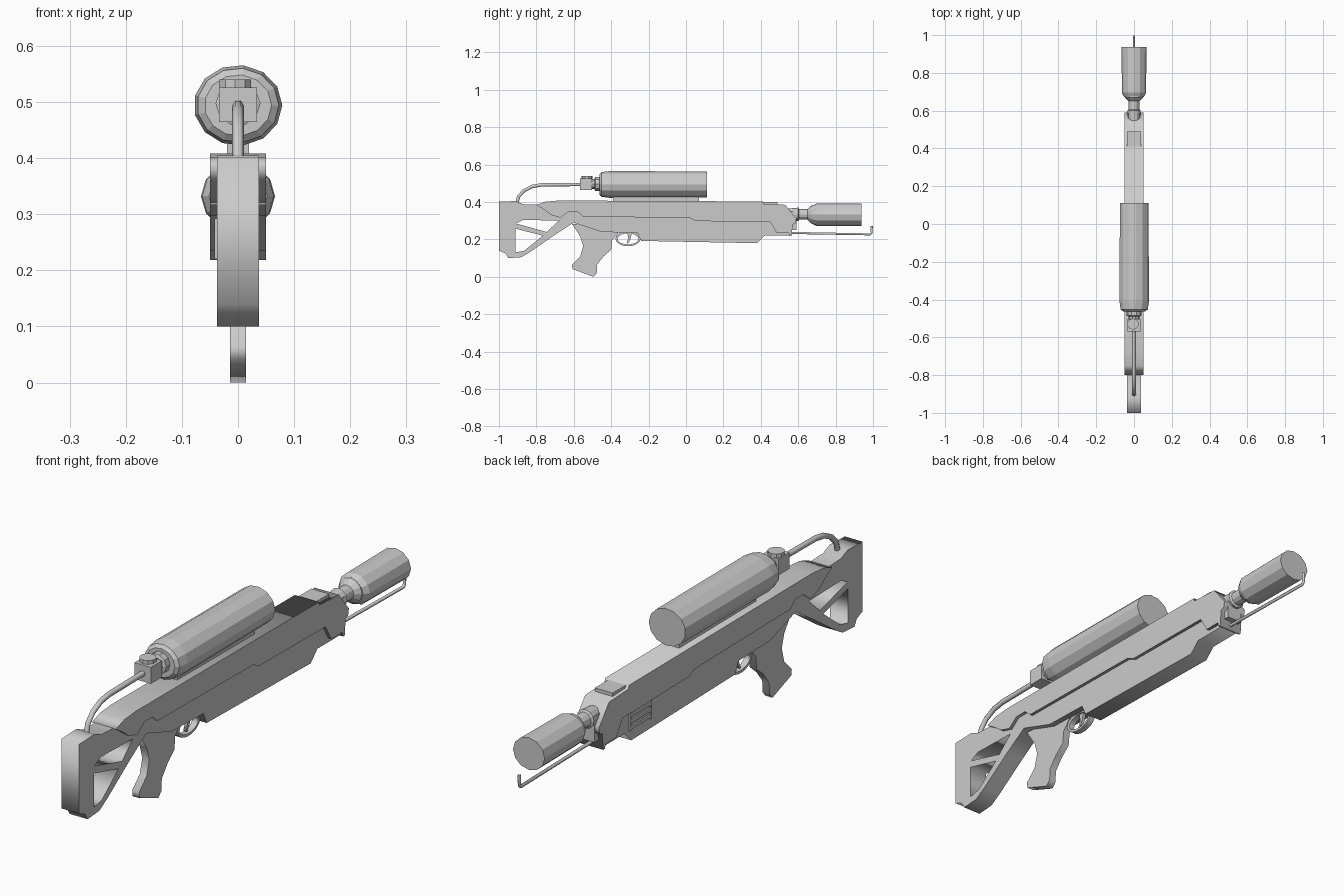
import bpy, bmesh, math
from mathutils import Vector, Matrix

if "Cube" in bpy.data.objects:
    bpy.data.objects.remove(bpy.data.objects["Cube"])

SIDE = Matrix(((0, 0, 1, 0), (1, 0, 0, 0), (0, 1, 0, 0), (0, 0, 0, 1)))


def add_mesh(name, bm):
    bmesh.ops.recalc_face_normals(bm, faces=bm.faces[:])
    me = bpy.data.meshes.new(name)
    bm.to_mesh(me)
    bm.free()
    ob = bpy.data.objects.new(name, me)
    bpy.context.collection.objects.link(ob)
    return ob


def plate(name, half, outline, holes=(), x=0.0):
    """Side profile in (y, z), with holes, extruded to both sides of x."""
    cu = bpy.data.curves.new(name + "_profile", 'CURVE')
    cu.dimensions, cu.fill_mode, cu.extrude = '2D', 'BOTH', half
    for loop in (outline, *holes):
        sp = cu.splines.new('POLY')
        sp.points.add(len(loop) - 1)
        for p, (y, z) in zip(sp.points, loop):
            p.co = (y, z, 0, 1)
        sp.use_cyclic_u = True
    tmp = bpy.data.objects.new(name + "_tmp", cu)
    bpy.context.collection.objects.link(tmp)
    bpy.context.view_layer.update()
    me = bpy.data.meshes.new_from_object(tmp.evaluated_get(bpy.context.evaluated_depsgraph_get()))
    bm = bmesh.new()
    bm.from_mesh(me)
    bpy.data.objects.remove(tmp)
    bpy.data.meshes.remove(me)
    bpy.data.curves.remove(cu)
    bmesh.ops.remove_doubles(bm, verts=bm.verts[:], dist=1e-5)
    bm.transform(Matrix.Translation((x, 0, 0)) @ SIDE)
    return add_mesh(name, bm)


def lathe(name, z, profile, sides=12, flat=1.0):
    """Rings of (y, radius) around the y axis at height z."""
    bm = bmesh.new()
    rings = []
    for y, r in profile:
        rings.append([bm.verts.new((r * math.cos(a), y, z + flat * r * math.sin(a)))
                      for a in (2 * math.pi * i / sides for i in range(sides))])
    for a, b in zip(rings, rings[1:]):
        for i in range(sides):
            j = (i + 1) % sides
            bm.faces.new((a[i], a[j], b[j], b[i]))
    bm.faces.new(rings[0])
    bm.faces.new(rings[-1])
    return add_mesh(name, bm)


def box(name, lo, hi):
    bm = bmesh.new()
    bmesh.ops.create_cube(bm, size=1)
    lo, hi = Vector(lo), Vector(hi)
    bm.transform(Matrix.Translation((lo + hi) / 2) @ Matrix.Diagonal((*(hi - lo), 1)))
    return add_mesh(name, bm)


def tube(name, r, path):
    cu = bpy.data.curves.new(name, 'CURVE')
    cu.dimensions, cu.bevel_depth, cu.bevel_resolution = '3D', r, 1
    cu.use_fill_caps = True
    sp = cu.splines.new('POLY')
    sp.points.add(len(path) - 1)
    for p, (y, z) in zip(sp.points, path):
        p.co = (0, y, z, 1)
    ob = bpy.data.objects.new(name, cu)
    bpy.context.collection.objects.link(ob)


def ellipse(cy, cz, ry, rz, n=14):
    return [(cy + ry * math.cos(2 * math.pi * i / n), cz + rz * math.sin(2 * math.pi * i / n))
            for i in range(n)]


# receiver and open skeleton stock
plate("receiver_and_stock", 0.0375,
      [(-1, .402), (-.91, .405), (-.87, .388), (-.78, .385), (.42, .385), (.53, .36), (.565, .3),
       (.565, .22), (.42, .22), (.38, .18), (-.24, .192), (-.26, .235), (-.45, .24), (-.6, .29),
       (-.70, .225), (-.83, .135), (-.88, .105), (-.95, .10), (-.965, .125), (-1, .14)],
      [[(-.91, .285), (-.87, .305), (-.68, .30), (-.745, .24)],
       [(-.912, .258), (-.765, .22), (-.865, .14), (-.912, .13)]])

# wider upper cover, stepped along its lower seam
plate("upper_cover", 0.05,
      [(-.80, .385), (-.75, .402), (-.68, .408), (.41, .403), (.415, .39), (.53, .385),
       (.59, .31), (.585, .285), (.57, .28), (.565, .218), (.555, .218), (.55, .235),
       (.485, .235), (.45, .294), (.055, .298), (.02, .315), (-.55, .322), (-.58, .348),
       (-.63, .348), (-.67, .316), (-.72, .33), (-.76, .36)])
box("front_top_plate", (-.037, .41, .38), (.037, .49, .4))
box("nose_block", (-.032, .54, .25), (.032, .59, .35))

# louvred vent on the left side
for i in range(3):
    box(f"vent_slat_{i}", (-.043, .27, .225 + i * .024), (-.03, .385, .238 + i * .024))
for i, y in enumerate((.262, .385)):
    box(f"vent_end_{i}", (-.042, y, .22), (-.03, y + .01, .292))

# pistol grip
plate("grip", 0.0145,
      [(-.61, .283), (-.565, .215), (-.55, .165), (-.565, .11), (-.61, .065), (-.607, .042),
       (-.495, 0), (-.477, .02), (-.475, .065), (-.44, .11), (-.40, .145), (-.395, .195),
       (-.365, .23), (-.36, .27)])

# trigger and guard
plate("trigger_guard", 0.012, ellipse(-.31, .205, .068, .042), [ellipse(-.31, .203, .056, .03)])
plate("trigger", 0.006, [(-.315, .24), (-.29, .24), (-.295, .205), (-.31, .178), (-.318, .18), (-.308, .205)])

# fuel tank on its saddle
lathe("fuel_tank", .494, [(-.462, .06), (-.452, .073), (-.41, .079), (.112, .077)], 13, .91)
box("tank_saddle", (-.02, -.39, .395), (.02, .07, .435))

# valve with knob and hose to the stock
lathe("valve_neck", .497, [(-.52, .028), (-.49, .028), (-.485, .04), (-.455, .04)], 10)
box("valve_block", (-.034, -.568, .464), (.034, -.502, .526))
bm = bmesh.new()
bmesh.ops.create_cone(bm, cap_ends=True, segments=10, radius1=.03, radius2=.03, depth=.02,
                      matrix=Matrix.Translation((-.005, -.53, .53)))
add_mesh("valve_knob", bm)
tube("fuel_hose", .0105, [(-.56, .494), (-.77, .492), (-.82, .484), (-.865, .462),
                          (-.895, .43), (-.905, .39)])

# nozzle: neck, flared collar and barrel can
lathe("nozzle_neck", .334, [(.54, .03), (.6, .036), (.605, .028), (.65, .028), (.67, .048), (.70, .05)], 12)
lathe("nozzle_can", .332, [(.672, .052), (.695, .064), (.937, .066)], 12, .92)

# pilot igniter rod, hooked upward at the end
tube("igniter_rod", .0065, [(.55, .235), (.985, .227), (.993, .235), (.993, .273)])
